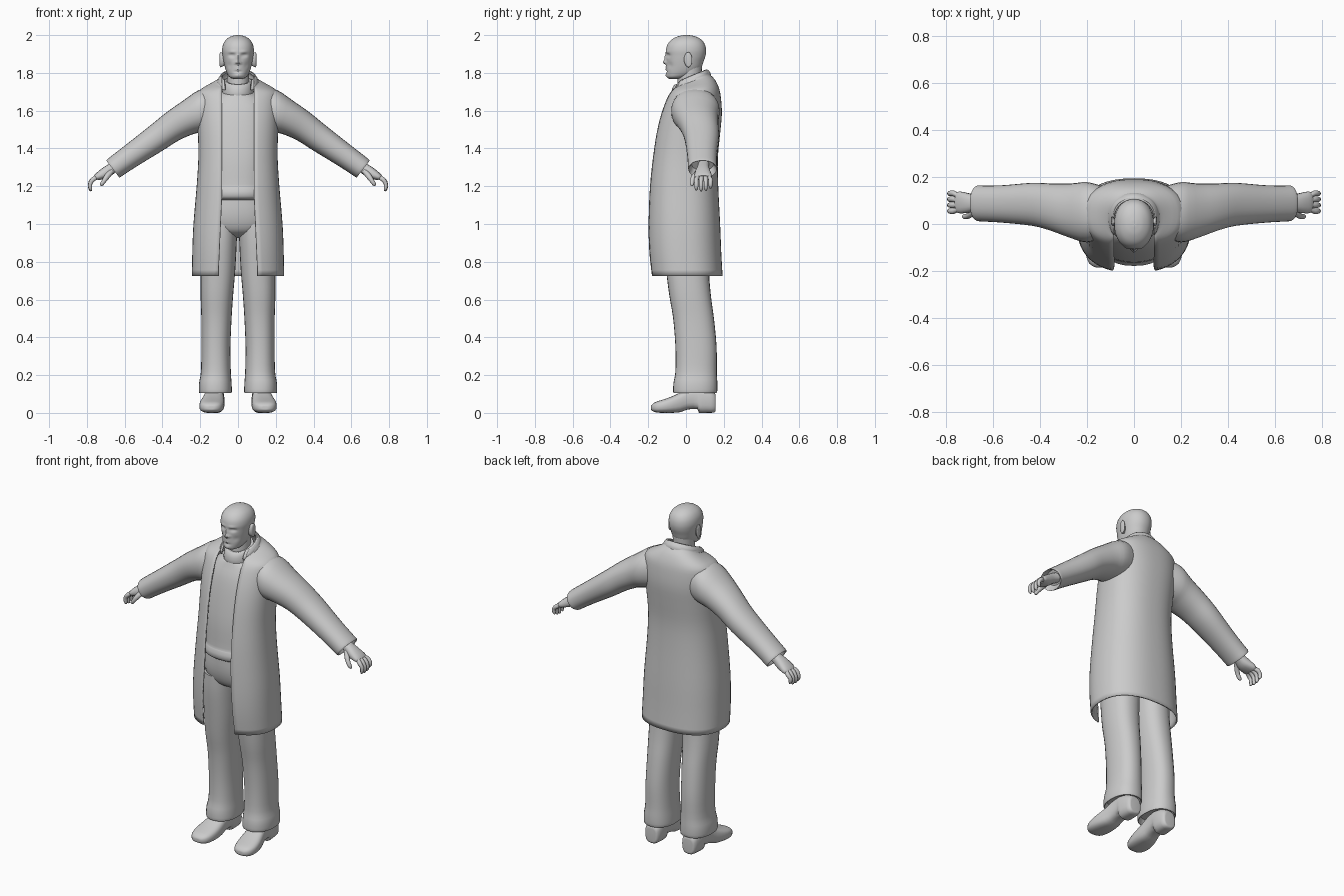
import bpy, bmesh, math
from mathutils import Vector

grey = bpy.data.materials.new("light grey")
grey.diffuse_color = (0.6, 0.6, 0.6, 1)


def smooth_path(rings, steps):
    """Catmull-Rom interpolation of (p, q, w) rings."""
    out = []
    for i in range(len(rings) - 1):
        a, b, c, d = (rings[max(0, min(len(rings) - 1, i + k))] for k in (-1, 0, 1, 2))
        for s in range(steps):
            t = s / steps
            out.append([0.5 * (2 * B + (C - A) * t + (2 * A - 5 * B + 4 * C - D) * t * t
                               + (3 * B - A - 3 * C + D) * t ** 3)
                        for A, B, C, D in zip(a, b, c, d)])
    return out + [list(rings[-1])]


def loft(name, rings, n=24, power=2.0, steps=3, mirror=False, gap=None, shape=None, caps=True):
    """Skin rings; each ring spans p to q, with half-width vector w across."""
    rings = smooth_path([tuple(Vector(v) for v in r) for r in rings], steps)
    e = 2 / power
    bm = bmesh.new()
    loops = []
    for p, q, w in rings:
        c, u = (p + q) / 2, (p - q) / 2
        t0 = 0
        if gap:
            t0 = math.asin(min(0.95, gap(c.z) / w.length) ** (1 / e))
        loop = []
        for i in range(n):
            t = t0 + (2 * math.pi - 2 * t0) * i / ((n - 1) if gap else n)
            cs, sn = math.cos(t), math.sin(t)
            co = c + u * math.copysign(abs(cs) ** e, cs) + w * math.copysign(abs(sn) ** e, sn)
            loop.append(bm.verts.new(shape(co) if shape else co))
        loops.append(loop)
    for l, m in zip(loops, loops[1:]):
        for i in range(n - 1 if gap else n):
            j = (i + 1) % n
            bm.faces.new((l[i], l[j], m[j], m[i]))
    if caps and not gap:
        bm.faces.new(loops[0])
        bm.faces.new(loops[-1])
    bmesh.ops.recalc_face_normals(bm, faces=bm.faces)
    me = bpy.data.meshes.new(name)
    bm.to_mesh(me)
    bm.free()
    ob = bpy.data.objects.new(name, me)
    bpy.context.collection.objects.link(ob)
    me.materials.append(grey)
    bpy.ops.object.select_all(action='DESELECT')
    ob.select_set(True)
    bpy.context.view_layer.objects.active = ob
    bpy.ops.object.shade_smooth_by_angle(angle=math.radians(50))
    if mirror:
        ob.modifiers.new("mirror", 'MIRROR').use_mirror_merge = False
    return ob


def level(z, hw, yf, yb, tilt=0, x=0):
    """Horizontal ring: height, half-width, front, back, rise toward the back."""
    h = tilt * (yb - yf) / 2
    return (x, yf, z - h), (x, yb, z + h), (hw, 0, 0)


def limb(top, bottom, y0, y1):
    """Ring across an arm, from its top edge to its bottom edge."""
    ym = (y0 + y1) / 2
    return (top[0], ym, top[1]), (bottom[0], ym, bottom[1]), (0, (y1 - y0) / 2, 0)


def finger(name, pts, radii):
    rings = []
    for i, p in enumerate(pts):
        d = Vector(pts[min(i + 1, len(pts) - 1)]) - Vector(pts[max(i - 1, 0)])
        u = Vector((-d.z, 0, d.x)).normalized() * radii[i]
        rings.append((Vector(p) + u, Vector(p) - u, (0, radii[i], 0)))
    loft(name, rings, 10, steps=2, mirror=True)


# Long open coat, hem to collar
coat = loft("coat", [
    level(.725, .24, -.187, .19), level(.85, .238, -.2, .183), level(1.0, .232, -.203, .177),
    level(1.2, .215, -.195, .167), level(1.35, .206, -.18, .165), level(1.48, .208, -.16, .177),
    level(1.58, .212, -.135, .186), level(1.66, .212, -.105, .182), level(1.705, .2, -.085, .172, .08),
    level(1.737, .14, -.075, .15, .22), level(1.75, .105, -.075, .125, .38),
    level(1.762, .1, -.078, .118, .42), level(1.778, .088, -.068, .108, .42)],
    n=48, power=2.4, gap=lambda z: .085 + max(0, min(.018, (1.15 - z) * .045)))
thick = coat.modifiers.new("cloth", 'SOLIDIFY')
thick.thickness = .008
thick.offset = 0

# Folded coat collar, round the back of the neck
collar = loft("coat_collar", [
    level(1.738, .113, -.08, .134, .36), level(1.757, .108, -.082, .13, .4),
    level(1.775, .096, -.074, .117, .42), level(1.782, .086, -.066, .106, .42)],
    n=32, gap=lambda z: .072)
collar.modifiers.new("cloth", 'SOLIDIFY').thickness = .008

# Sleeves with hollow cuffs
loft("sleeve", [
    limb((.13, 1.72), (.13, 1.5), -.06, .16), limb((.205, 1.71), (.195, 1.485), -.078, .178),
    limb((.295, 1.65), (.24, 1.475), -.06, .172), limb((.38, 1.59), (.315, 1.442), -.03, .172),
    limb((.46, 1.525), (.4, 1.388), -.008, .175), limb((.58, 1.43), (.52, 1.315), .005, .165),
    limb((.66, 1.368), (.595, 1.267), .01, .163), limb((.695, 1.34), (.625, 1.247), .012, .164),
    limb((.69, 1.335), (.627, 1.252), .02, .156), limb((.66, 1.35), (.61, 1.285), .03, .146)],
    n=28, power=2.2, mirror=True)

# Sweater with rolled waistband and turtleneck
loft("sweater", [
    level(1.128, .15, -.15, .12), level(1.14, .165, -.172, .135), level(1.165, .168, -.178, .138),
    level(1.19, .165, -.172, .135), level(1.21, .165, -.168, .135), level(1.35, .175, -.16, .14),
    level(1.5, .18, -.135, .15), level(1.6, .17, -.11, .15), level(1.67, .13, -.085, .135, .1),
    level(1.7, .085, -.075, .105, .2)], n=36, power=2.3)
loft("turtleneck", [
    level(1.69, .084, -.074, .1, .2), level(1.715, .082, -.077, .1, .25),
    level(1.745, .078, -.072, .098, .3), level(1.76, .07, -.06, .09, .3),
    level(1.757, .06, -.05, .08, .3)], n=28)
loft("neck", [level(1.72, .058, -.045, .08, .2), level(1.77, .058, -.045, .082, .2),
              level(1.84, .06, -.04, .085)], n=24)

# Head with face pushed in and out: x, z, depth, width, height
FACE = [(0, 1.856, .018, .011, .011), (0, 1.88, .01, .008, .018), (.014, 1.852, .006, .007, .006),
        (.032, 1.893, -.013, .015, .009), (.032, 1.892, .005, .008, .005), (.03, 1.911, .005, .018, .006),
        (0, 1.829, .006, .018, .005), (0, 1.818, .006, .015, .004), (0, 1.823, -.004, .02, .002),
        (0, 1.806, -.004, .02, .005), (0, 1.786, .005, .018, .01), (.045, 1.84, -.005, .013, .015)]


def face(co):
    front = max(0, min(1, -co.y / .05))
    co.y -= front * sum(d * math.exp(-((abs(co.x) - x) / sx) ** 2 - ((co.z - z) / sz) ** 2)
                        for x, z, d, sx, sz in FACE)
    return co


loft("head", [
    level(1.768, .024, -.088, -.03), level(1.778, .045, -.1, .01), level(1.797, .058, -.104, .055),
    level(1.825, .068, -.104, .08), level(1.86, .076, -.104, .093), level(1.89, .081, -.105, .103),
    level(1.92, .084, -.106, .106), level(1.95, .079, -.098, .1), level(1.975, .064, -.078, .083),
    level(1.992, .04, -.047, .053), level(1.999, .016, -.017, .022), level(2.0, .004, -.003, .006)],
    n=64, power=2.15, steps=5, shape=face)
loft("ear", [((x, y - .002, 1.872 + h), (x, y + .0, 1.867 - h), (0, w, 0)) for x, y, h, w in
             ((.07, .002, .026, .012), (.083, .008, .034, .017), (.093, .014, .038, .02), (.097, .015, .03, .014))],
     n=16, mirror=True)

# Trousers
loft("trouser_seat", [
    level(.925, .03, -.03, .04), level(.95, .13, -.1, .11), level(.99, .18, -.13, .132),
    level(1.06, .185, -.145, .135), level(1.15, .165, -.145, .125)], n=32, power=2.3)
loft("trouser_leg", [
    level(.14, .07, -.05, .145, x=.12), level(.108, .08, -.06, .155, x=.12),
    level(.112, .087, -.068, .165, x=.12), level(.16, .086, -.066, .166, x=.12),
    level(.22, .079, -.056, .163, x=.117), level(.35, .077, -.056, .162, x=.117),
    level(.5, .08, -.068, .148, x=.114), level(.62, .086, -.088, .132, x=.112),
    level(.75, .091, -.105, .122, x=.106), level(.9, .092, -.122, .128, x=.099),
    level(1.0, .088, -.125, .125, x=.092)], n=28, power=2.3, mirror=True)

# Shoes, lofted from heel to toe: y, centre x, half-width, sole, top
loft("shoe", [((x, y, top), (x, y, sole), (hw, 0, 0)) for y, x, hw, sole, top in
              ((.157, .122, .03, .014, .09), (.15, .122, .042, .002, .11), (.11, .122, .05, 0, .13),
               (.068, .124, .051, 0, .14), (.06, .124, .05, .02, .14), (.01, .127, .052, .018, .13),
               (-.03, .131, .058, .004, .108), (-.08, .137, .065, 0, .085), (-.13, .141, .063, 0, .068),
               (-.165, .142, .05, .004, .056), (-.182, .142, .028, .013, .042), (-.185, .142, .012, .02, .034))],
     n=24, power=2.8, steps=2, mirror=True)

# Hands
loft("palm", [
    limb((.63, 1.345), (.6, 1.3), .065, .125), limb((.675, 1.322), (.645, 1.275), .06, .122),
    limb((.715, 1.298), (.685, 1.247), .048, .13), limb((.75, 1.27), (.725, 1.235), .045, .138),
    limb((.762, 1.256), (.742, 1.232), .05, .134)], n=18, power=2.4, mirror=True)
for i, (y, drop) in enumerate(((.055, .004), (.08, 0), (.105, .003), (.13, .014))):
    finger("finger_%d" % (i + 1), [
        (.73, .5 * y + .046, 1.257), (.765, y, 1.238), (.782, y, 1.212 + drop / 2),
        (.782, y, 1.186 + drop), (.777, y, 1.174 + drop)], (.012, .0125, .011, .01, .004))
finger("thumb", [(.665, .07, 1.285), (.69, .045, 1.256), (.708, .033, 1.23), (.722, .032, 1.21),
                 (.727, .033, 1.203)], (.014, .015, .012, .01, .004))
